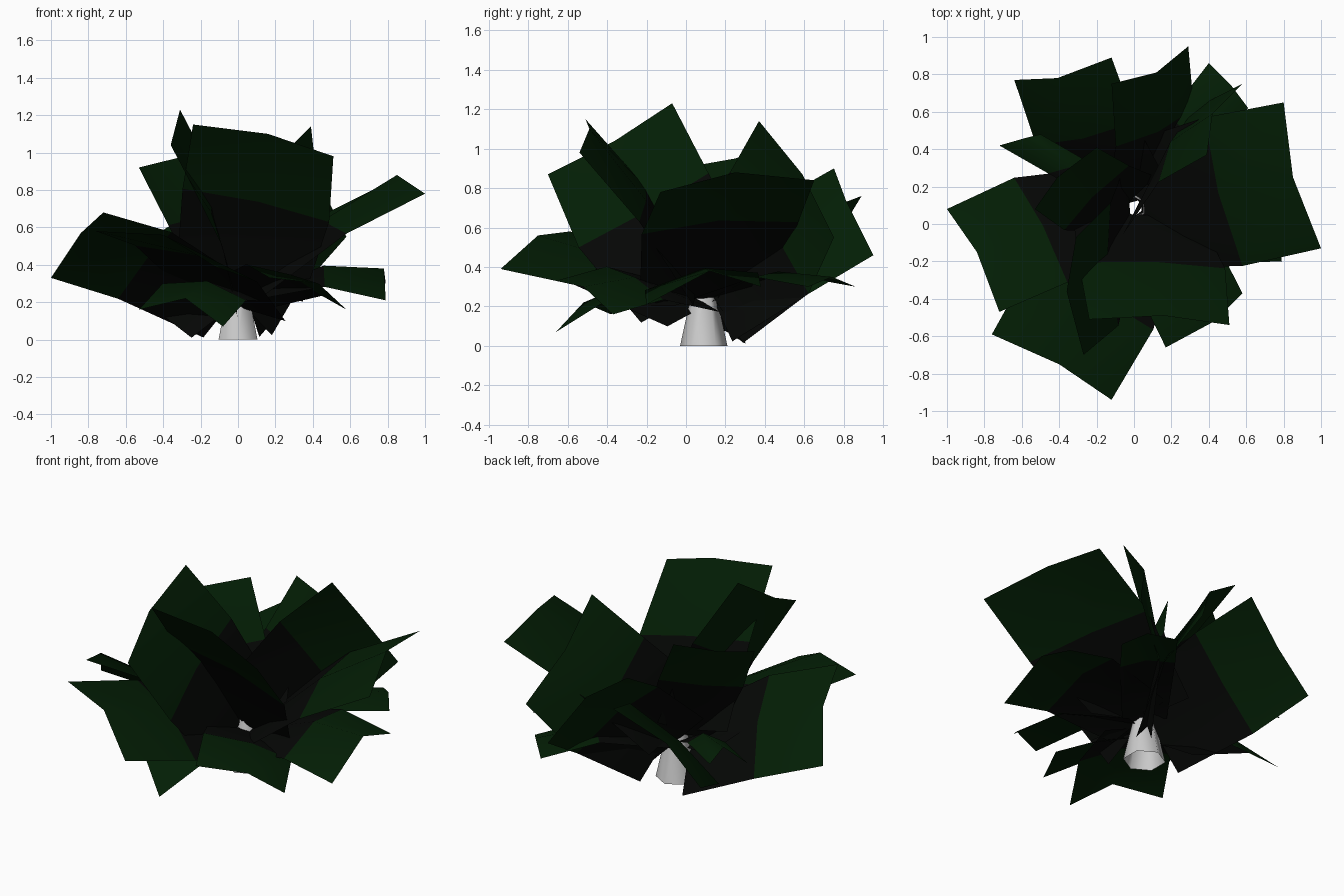
import bpy, bmesh, math
from mathutils import Vector as V

if "Cube" in bpy.data.objects:
    bpy.data.objects.remove(bpy.data.objects["Cube"])


def material(name, rgb):
    m = bpy.data.materials.new(name)
    m.diffuse_color = (*rgb, 1)
    m.use_nodes = True
    m.node_tree.nodes["Principled BSDF"].inputs["Base Color"].default_value = m.diffuse_color
    return m


inner_mat = material("leaf_inner", (0.0015, 0.002, 0.0015))
outer_mat = material("leaf_outer", (0.001, 0.013, 0.0015))


def finish(name, bm, mats=()):
    me = bpy.data.meshes.new(name)
    bm.to_mesh(me)
    bm.free()
    ob = bpy.data.objects.new(name, me)
    bpy.context.collection.objects.link(ob)
    for m in mats:
        me.materials.append(m)
    for p in me.polygons:
        p.use_smooth = True
    return ob


# Leaf: a 2 x 2 arched sheet from the stem to a three-point outer edge
def leaf(name, a, m, b, base_z=0.18, k=0.85, arch=0.08, reach=0.04):
    tip = [V(a), V(m), V(b)]
    mid = (tip[0] + tip[2]) / 2
    out = V((mid.x, mid.y - 0.09, 0)).normalized()
    root = V((0, 0.09, base_z)) + out * reach
    base = [root + (p - mid) * k for p in tip]
    base[1] = root.copy()
    for p in base:
        p.z = max(p.z, 0.01)
    up = (tip[2] - tip[0]).cross(mid - root).normalized()
    if up.z < 0:
        up = -up
    centre = (mid + root) / 2
    middle = []
    for t, q in zip(tip, base):
        p = (t + q) / 2
        middle.append(p + (p - centre) * 0.1 + up * arch + out * 0.05)
    bm = bmesh.new()
    rows = [[bm.verts.new(p) for p in row] for row in (base, middle, tip)]
    for r in range(2):
        for c in range(2):
            f = bm.faces.new((rows[r][c], rows[r][c + 1],
                              rows[r + 1][c + 1], rows[r + 1][c]))
            f.material_index = r
    return finish(name, bm, (inner_mat, outer_mat))


# Wide arching leaves
leaf("left_leaf", (-1, .08, .33), (-.84, -.15, .57), (-.72, -.47, .68), .16, reach=.07)
leaf("front_left_leaf", (-.12, -.94, .39), (-.4, -.75, .56), (-.76, -.59, .58))
leaf("right_leaf", (1, -.13, .78), (.85, .25, .88), (.8, .65, .84), .25)
leaf("back_left_leaf", (-.64, .77, .36), (-.41, .78, .58), (-.12, .89, .76),
     .18, reach=.06)
leaf("back_leaf", (.29, .95, .46), (.12, .81, .74), (-.12, .75, .9), .21, reach=.06)

# Upright leaves
leaf("upright_front_leaf", (-.24, -.51, 1.15), (.16, -.49, 1.1),
     (.51, -.54, .98), .28, .9)
leaf("upright_left_leaf", (-.31, -.07, 1.23), (-.36, -.36, 1.04),
     (-.27, -.7, .87), .28, .9)
leaf("upright_back_leaf", (.39, .37, 1.14), (.42, .59, .87), (.58, .75, .55), .28, .9)
leaf("upright_side_leaf", (-.53, .08, .92), (-.41, .25, .95),
     (-.2, .41, 1.0), .28, .9)

# Low small leaves
leaf("low_front_leaf", (-.08, -.66, .07), (-.28, -.52, .22), (-.53, -.38, .16), .24, .8)
leaf("low_front_right_leaf", (.58, -.37, .16), (.43, -.52, .3),
     (.17, -.66, .33), .24, .8)
leaf("low_right_leaf", (.79, -.2, .21), (.78, .12, .38), (.79, .38, .3), .24, .8)
leaf("low_back_right_leaf", (.4, .86, .3), (.52, .74, .35), (.61, .62, .3), .24, .8)
leaf("low_back_left_leaf", (-.72, .42, .4), (-.58, .46, .48), (-.5, .48, .36), .24, .8)

# Stem: open-ended tapered hexagon
bm = bmesh.new()
rings = [[bm.verts.new((r * math.sin(i * math.pi / 3),
                        0.09 + r * math.cos(i * math.pi / 3), z))
          for i in range(6)] for r, z in ((0.12, 0), (0.055, 0.3))]
for i in range(6):
    j = (i + 1) % 6
    bm.faces.new((rings[0][j], rings[0][i], rings[1][i], rings[1][j]))
finish("stem", bm)
